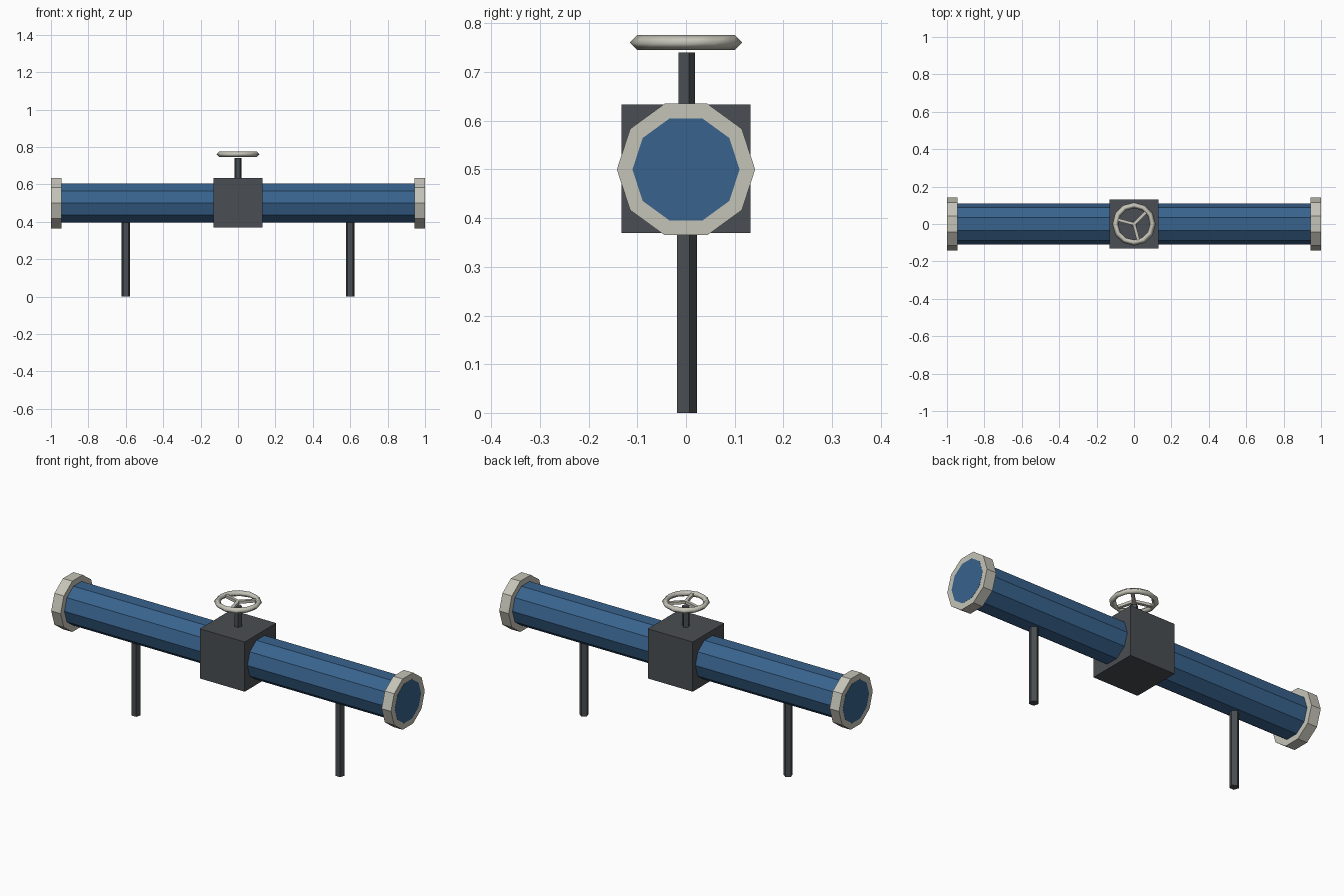
import bpy, bmesh, math
from mathutils import Matrix, Vector

if "Cube" in bpy.data.objects:
    bpy.data.objects.remove(bpy.data.objects["Cube"])


def material(name, rgb):
    m = bpy.data.materials.new(name)
    m.diffuse_color = (*rgb, 1)
    m.use_nodes = True
    m.node_tree.nodes["Principled BSDF"].inputs["Base Color"].default_value = m.diffuse_color
    return m


BLUE = material("pipe blue", (0.040, 0.125, 0.270))
GREY = material("dark grey", (0.068, 0.076, 0.084))
CREAM = material("pale cream", (0.56, 0.55, 0.48))


def finish(name, bm, mat, smooth=False):
    bmesh.ops.recalc_face_normals(bm, faces=bm.faces)
    me = bpy.data.meshes.new(name)
    bm.to_mesh(me)
    bm.free()
    for p in me.polygons:
        p.use_smooth = smooth
    me.materials.append(mat)
    ob = bpy.data.objects.new(name, me)
    bpy.context.collection.objects.link(ob)
    return ob


def prism(name, start, end, radius, sides, mat):
    """Regular prism between two points, with its first corner towards +y."""
    start, end = Vector(start), Vector(end)
    v = Vector((0, 1, 0))
    u = (end - start).normalized().cross(v)
    bm = bmesh.new()
    rings = []
    for c in (start, end):
        ring = []
        for i in range(sides):
            a = math.tau * i / sides
            ring.append(bm.verts.new(c + radius * (math.cos(a) * v + math.sin(a) * u)))
        rings.append(ring)
        bm.faces.new(ring)
    for i in range(sides):
        j = (i + 1) % sides
        bm.faces.new((rings[0][i], rings[0][j], rings[1][j], rings[1][i]))
    return finish(name, bm, mat)


def box(name, size, matrix, mat):
    bm = bmesh.new()
    bmesh.ops.create_cube(bm, size=1, matrix=matrix @ Matrix.Diagonal((*size, 1)))
    return finish(name, bm, mat)


def torus(name, centre, major, minor, segments, sides, mat):
    bm = bmesh.new()
    grid = []
    for i in range(segments):
        a = math.tau * i / segments
        row = []
        for j in range(sides):
            b = math.tau * j / sides
            r = major + minor * math.cos(b)
            row.append(bm.verts.new((centre[0] + r * math.cos(a), centre[1] + r * math.sin(a),
                                     centre[2] + minor * math.sin(b))))
        grid.append(row)
    for i in range(segments):
        for j in range(sides):
            k, l = (i + 1) % segments, (j + 1) % sides
            bm.faces.new((grid[i][j], grid[k][j], grid[k][l], grid[i][l]))
    return finish(name, bm, mat, smooth=True)


# Main pipe, running along x
prism("pipe", (-1, 0, 0.5), (1, 0, 0.5), 0.11, 10, BLUE)

# End flanges and support legs, one per side
for side, s in (("left", -1), ("right", 1)):
    prism(side + "_flange", (s * 0.944, 0, 0.5), (s * 0.9992, 0, 0.5), 0.142, 10, CREAM)
    prism(side + "_leg", (s * 0.6, 0, 0), (s * 0.6, 0, 0.41), 0.023, 5, GREY)

# Valve body and stem
box("valve_body", (0.264, 0.264, 0.264), Matrix.Translation((0, 0, 0.501)), GREY)
prism("valve_stem", (0, 0, 0.6), (0, 0, 0.74), 0.019, 5, GREY)

# Hand wheel with three spokes
torus("wheel_rim", (0, 0, 0.761), 0.1, 0.0155, 12, 4, CREAM)
for i in range(3):
    turn = Matrix.Rotation(math.radians(45 + 120 * i), 4, 'Z')
    box("wheel_spoke_%d" % (i + 1), (0.1, 0.016, 0.014),
        Matrix.Translation((0, 0, 0.761)) @ turn @ Matrix.Translation((0.05, 0, 0)), CREAM)
